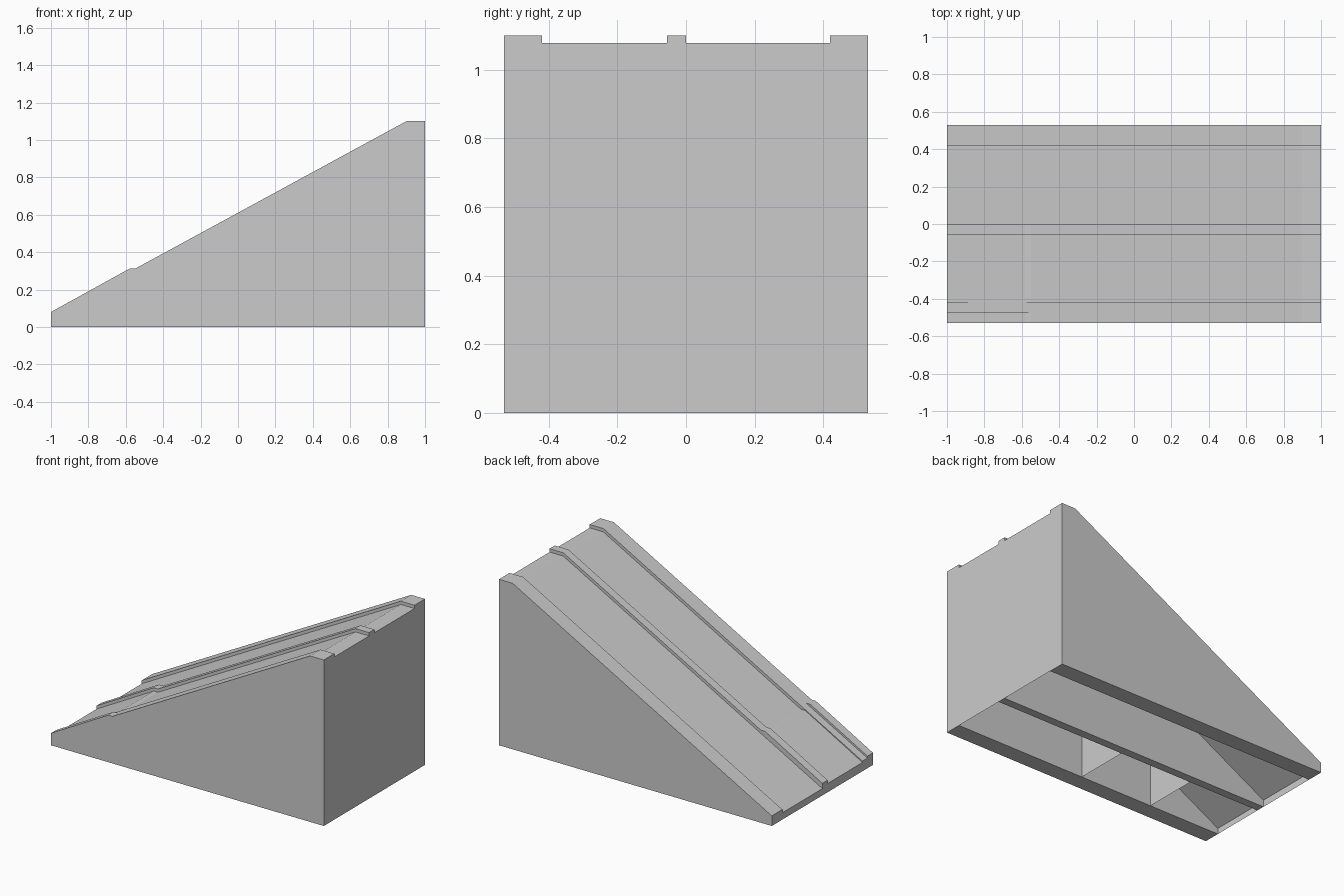
import bpy, bmesh

if "Cube" in bpy.data.objects:
    bpy.data.objects.remove(bpy.data.objects["Cube"])


def extrude_profile(name, pts, y0, y1, closed):
    """Sweep an x-z profile along y; closed gives a solid, open gives a thin sheet."""
    bm = bmesh.new()
    a = [bm.verts.new((x, y0, z)) for x, z in pts]
    b = [bm.verts.new((x, y1, z)) for x, z in pts]
    n = len(pts)
    for i in range(n if closed else n - 1):
        j = (i + 1) % n
        bm.faces.new((a[i], a[j], b[j], b[i]))
    if closed:
        bm.faces.new(a)
        bm.faces.new(b[::-1])
    bmesh.ops.recalc_face_normals(bm, faces=bm.faces[:])
    if not closed:
        # the sheet should face up and outward
        bm.normal_update()
        if sum(f.normal.z for f in bm.faces) < 0:
            bmesh.ops.reverse_faces(bm, faces=bm.faces[:])
    mesh = bpy.data.meshes.new(name)
    bm.to_mesh(mesh)
    bm.free()
    ob = bpy.data.objects.new(name, mesh)
    bpy.context.collection.objects.link(ob)
    return ob


def ramp(name, end, low, high, rails, drop=0.022):
    """Ramp from x=-1 to x=end: solid rails with recessed hollow lanes between."""
    def profile(d):
        return [(-1, 0), (-1, low - d), (end - 0.1, high - d),
                (end, high - d), (end, 0)]
    for i, (y0, y1) in enumerate(rails):
        extrude_profile(f"{name}_rail_{i + 1}", profile(0), y0, y1, True)
    for i in range(len(rails) - 1):
        extrude_profile(f"{name}_lane_{i + 1}", profile(drop),
                        rails[i][1], rails[i + 1][0], False)


# Full-length two-lane ramp
ramp("main_ramp", 1.0, 0.067, 1.10,
     [(-0.53, -0.42), (-0.055, 0.0), (0.42, 0.53)])

# Half-length ramp nested under the front lane
ramp("middle_ramp", 0.05, 0.060, 0.575, [(-0.528, -0.475), (-0.053, -0.002)])

# Short ramp whose raised rails show at the foot of the front lane
ramp("short_ramp", -0.48, 0.080, 0.312, [(-0.53, -0.472), (-0.055, 0.0)])
